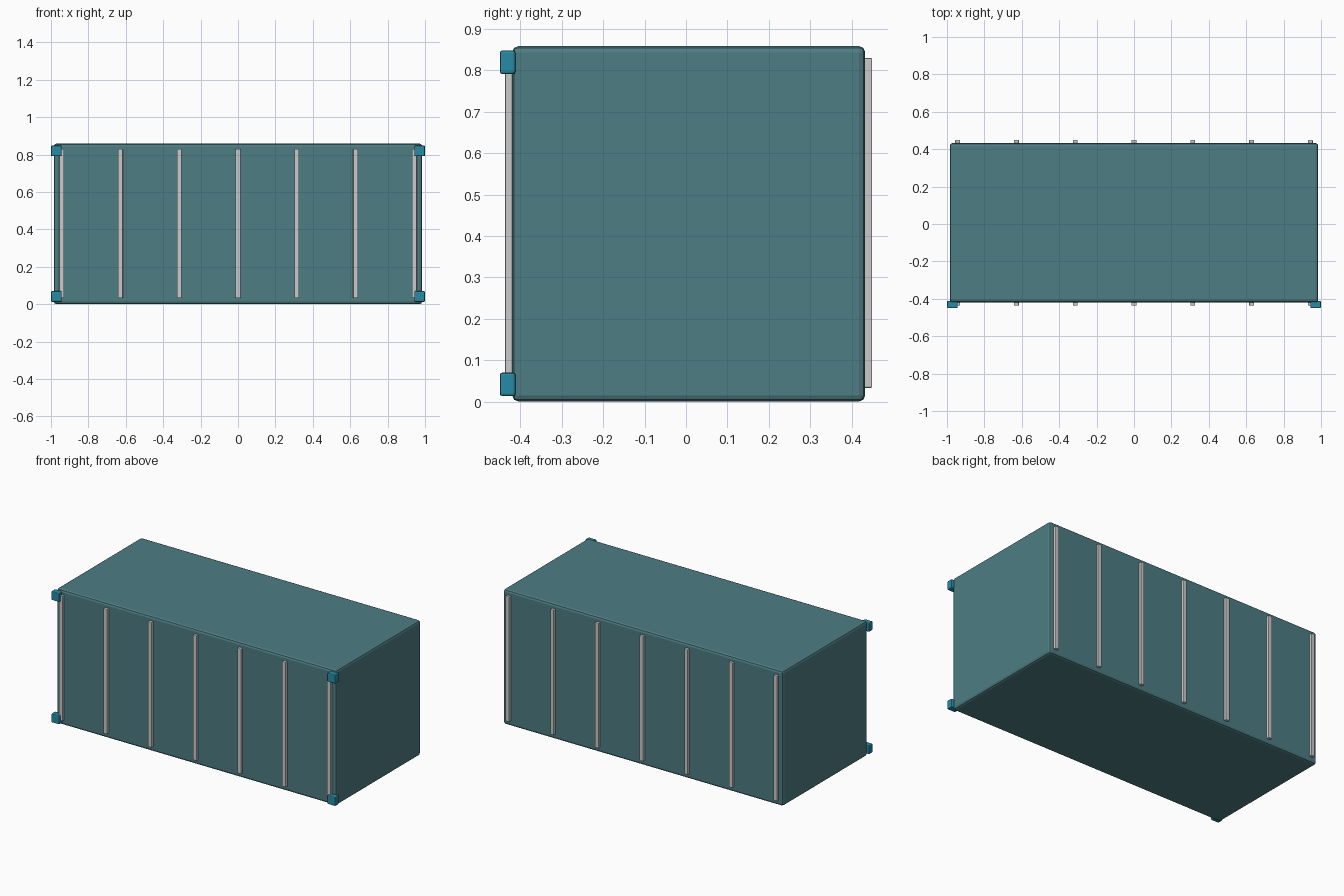
import bpy

if "Cube" in bpy.data.objects:
    bpy.data.objects.remove(bpy.data.objects["Cube"])


def material(name, color):
    m = bpy.data.materials.new(name)
    m.diffuse_color = color
    m.use_nodes = True
    m.node_tree.nodes["Principled BSDF"].inputs["Base Color"].default_value = m.diffuse_color
    return m


def box(name, lo, hi, bevel, segments=2, mat=None):
    """Bevelled box spanning the corners lo..hi."""
    bpy.ops.mesh.primitive_cube_add(size=1, location=[(a + b) / 2 for a, b in zip(lo, hi)])
    ob = bpy.context.object
    ob.name = name
    ob.scale = [b - a for a, b in zip(lo, hi)]
    bpy.ops.object.transform_apply(location=False, rotation=False, scale=True)
    mod = ob.modifiers.new("Bevel", 'BEVEL')
    mod.width = bevel
    mod.segments = segments
    if mat:
        ob.data.materials.append(mat)
    return ob


teal = material("teal_paint", (0.074, 0.205, 0.227, 1))
blue = material("blue_corner", (0.021, 0.26, 0.376, 1))

# Container body
box("container_body", (-0.985, -0.42, 0), (0.985, 0.433, 0.859), 0.015, 2, teal)

# Vertical ribs on front and back
for i in range(-3, 4):
    x = i * 0.3143
    box(f"front_rib_{i + 4}", (x - 0.013, -0.437, 0.033), (x + 0.013, -0.41, 0.83), 0.003)
    box(f"back_rib_{i + 4}", (x - 0.013, 0.422, 0.033), (x + 0.013, 0.45, 0.83), 0.003)

# Corner fittings on the front
for side, x in (("left", -0.9715), ("right", 0.9715)):
    for level, z in (("lower", 0.0415), ("upper", 0.82)):
        box(f"{level}_{side}_corner", (x - 0.0285, -0.45, z - 0.0285),
            (x + 0.0285, -0.412, z + 0.0285), 0.006, 2, blue)
